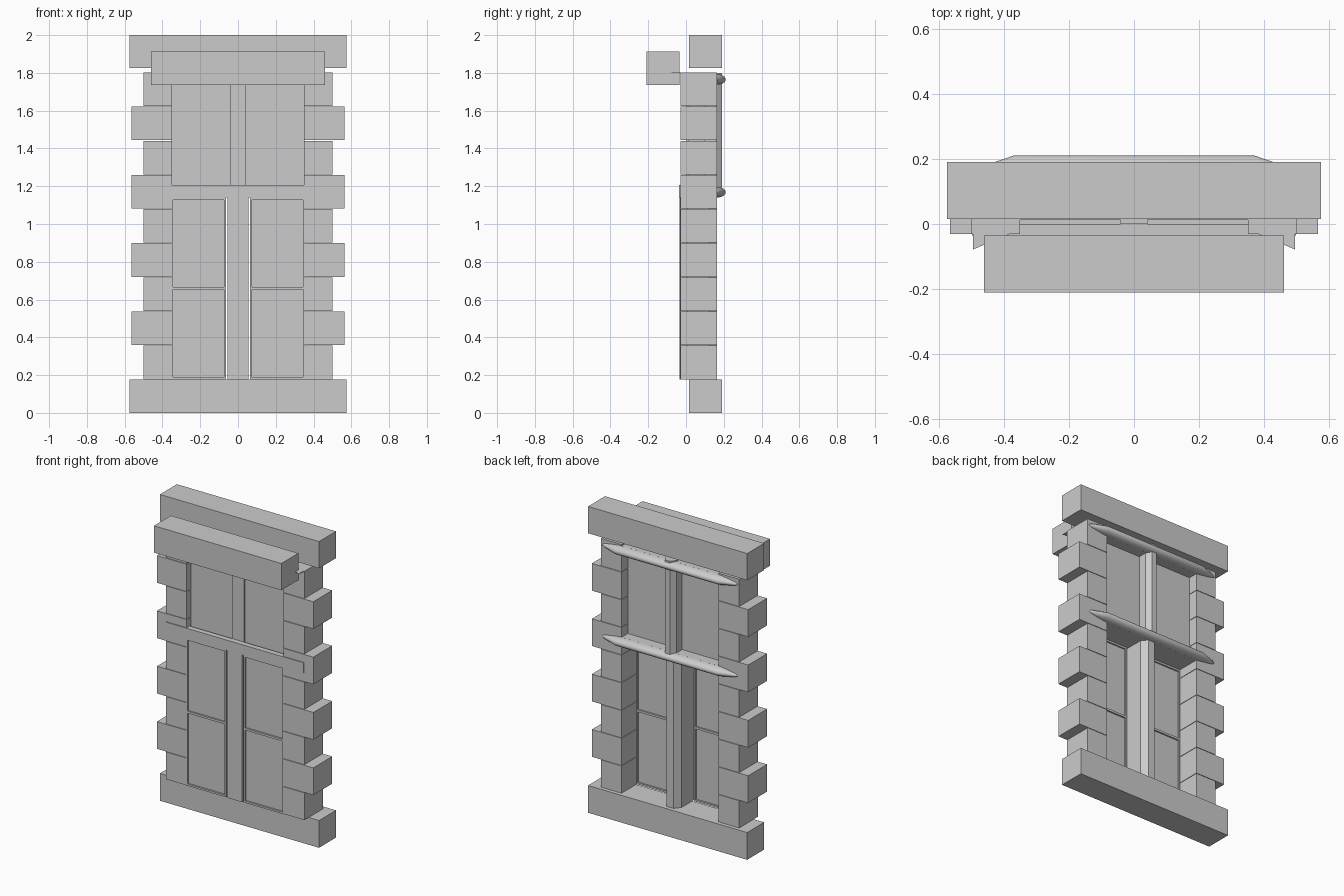
import bpy, bmesh, math

if "Cube" in bpy.data.objects:
    bpy.data.objects.remove(bpy.data.objects["Cube"])


def mesh_object(name, verts, faces):
    mesh = bpy.data.meshes.new(name)
    bm = bmesh.new()
    vs = [bm.verts.new(v) for v in verts]
    for f in faces:
        bm.faces.new([vs[i] for i in f])
    bmesh.ops.recalc_face_normals(bm, faces=bm.faces)
    bm.to_mesh(mesh)
    bm.free()
    ob = bpy.data.objects.new(name, mesh)
    bpy.context.collection.objects.link(ob)
    return ob


def loft(name, rings):
    """Skin a list of closed rings with the same point count, capping both ends."""
    n = len(rings[0])
    verts = [p for r in rings for p in r]
    faces = [(k * n + i, k * n + (i + 1) % n, (k + 1) * n + (i + 1) % n, (k + 1) * n + i)
             for k in range(len(rings) - 1) for i in range(n)]
    faces += [tuple(range(n)), tuple(range(len(verts) - n, len(verts)))]
    return mesh_object(name, verts, faces)


def box(name, x0, x1, y0, y1, z0, z1):
    return loft(name, [[(x0, y0, z), (x1, y0, z), (x1, y1, z), (x0, y1, z)] for z in (z0, z1)])


def mirrored_box(name, x0, x1, *rest):
    box(name + "_right", x0, x1, *rest)
    box(name + "_left", -x1, -x0, *rest)


def post(name, half, front, back, chamfer, z0, z1):
    plan = [(-half, front), (half, front), (half, back - chamfer * 1.3), (half - chamfer, back),
            (chamfer - half, back), (-half, back - chamfer * 1.3)]
    return loft(name, [[(x, y, z) for x, y in plan] for z in (z0, z1)])


# Sill and two lintels
box("bottom_sill", -0.575, 0.575, 0.015, 0.19, 0, 0.178)
box("top_lintel", -0.575, 0.575, 0.015, 0.19, 1.825, 2.0)
box("front_lintel", -0.46, 0.46, -0.21, -0.035, 1.737, 1.912)

# Alternating corner blocks
step = (1.805 - 0.178) / 9
for i in range(9):
    outer = 0.565 if i % 2 else 0.5
    z = 0.178 + i * step
    mirrored_box(f"corner_block_{i + 1}", 0.35, outer, -0.03, 0.165, z, z + step - 0.003)

# Lower shutters: frame bars and recessed panels
y0, y1 = -0.033, 0.01
mirrored_box("shutter_inner_stile", 0.063, 0.075, y0, y1, 0.178, 1.14)
mirrored_box("shutter_outer_stile", 0.343, 0.351, y0, y1, 0.178, 1.14)
for k, (a, b) in enumerate([(0.178, 0.19), (0.652, 0.666), (1.128, 1.14)]):
    mirrored_box(f"shutter_rail_{k + 1}", 0.075, 0.343, y0, y1, a, b)
for k, (a, b) in enumerate([(0.19, 0.652), (0.666, 1.128)]):
    mirrored_box(f"shutter_panel_{k + 1}", 0.075, 0.343, -0.022, 0.0, a, b)
post("lower_post", 0.055, -0.035, 0.163, 0.03, 0.178, 1.15)

# Upper panes and mullion
mirrored_box("upper_pane", 0.0, 0.351, 0.013, 0.10, 1.19, 1.8)
post("upper_post", 0.042, 0.0, 0.19, 0.025, 1.19, 1.8)


# Cross rails with a rounded, tapering back
def back_rail(name, z, front):
    mid = 0.028
    rings = []
    arc = [(math.cos(t), math.sin(t)) for t in [math.pi * (j / 10 - 0.5) for j in range(11)]]
    for x, s in [(-0.49, 0.03), (-0.47, 0.3), (-0.42, 0.64), (-0.37, 1), (0.37, 1),
                 (0.42, 0.64), (0.47, 0.3), (0.49, 0.03)]:
        ring = [(x, 0.163 + 0.047 * s * c, z + mid + mid * max(s, 0.05) ** 0.7 * h) for c, h in arc]
        rings.append(ring)
    ob = loft(name + "_rounded_back", rings)
    bpy.context.view_layer.objects.active = ob
    ob.select_set(True)
    bpy.ops.object.shade_smooth_by_angle(angle=math.radians(35))
    ob.select_set(False)
    box(name + "_core", -0.351, 0.351, front, 0.165, z, z + 2 * mid)


back_rail("middle_rail", 1.14, -0.03)
back_rail("upper_rail", 1.737, 0.03)
box("middle_rail_front", -0.497, 0.497, -0.036, 0.0, 1.14, 1.207)

# Thin pointed flashing at both ends behind the front lintel
for side, s in (("right", 1), ("left", -1)):
    loft("flashing_" + side, [[(s * 0.38, -0.03, z), (s * 0.494, -0.03, z), (s * 0.494, -0.078, z)]
                              for z in (1.799, 1.803)])
